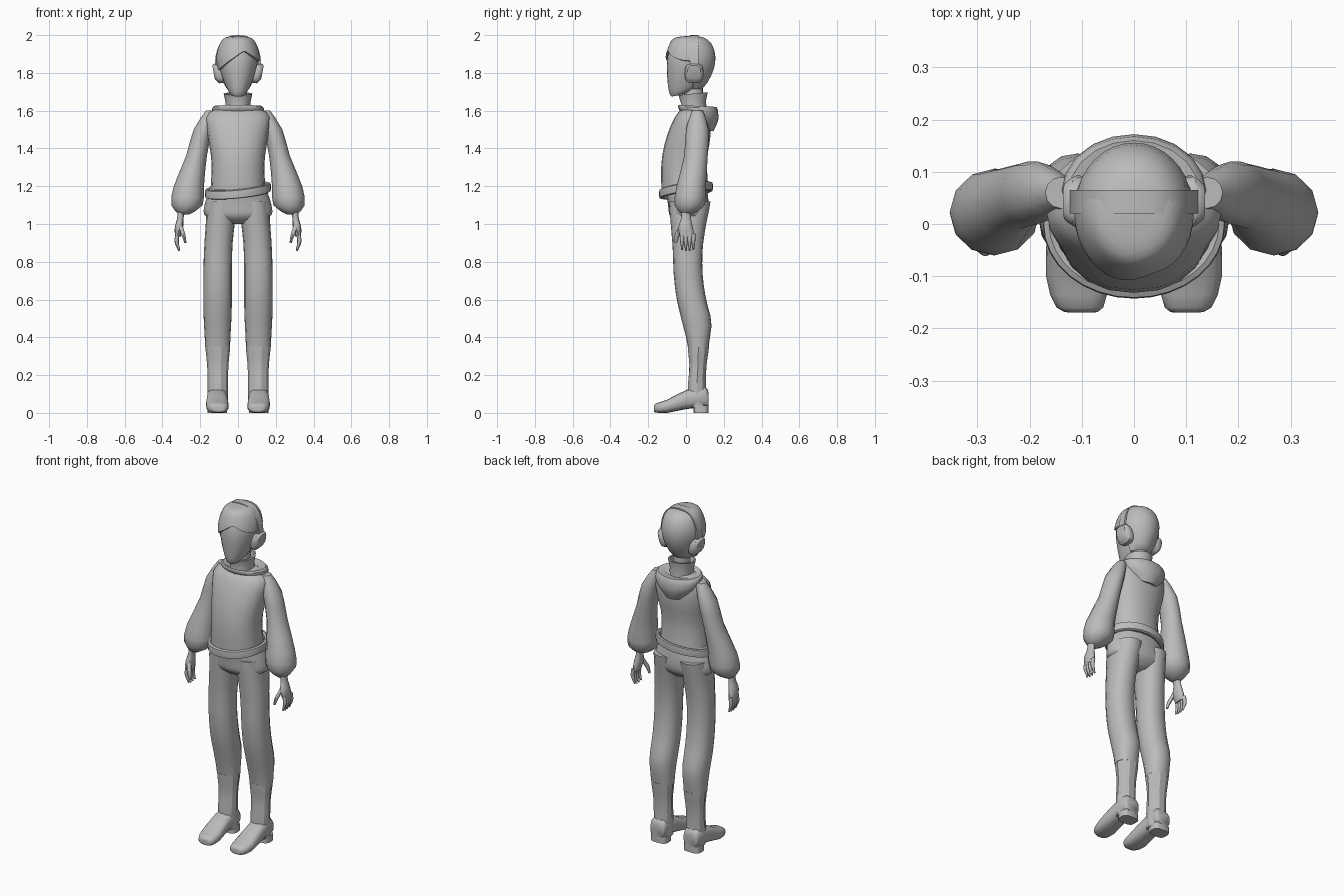
import bpy, bmesh
from math import sin, cos, pi, radians, copysign

default_cube = bpy.data.objects.get("Cube")
if default_cube:
    bpy.data.objects.remove(default_cube)

GREY = (0.5, 0.5, 0.5, 1)
material = bpy.data.materials.new("plain_grey")
material.use_nodes = True
material.diffuse_color = GREY
material.node_tree.nodes["Principled BSDF"].inputs["Base Color"].default_value = GREY


def skin(name, rings, mirror=False, closed=False, angle=50):
    """Bridge a list of point rings into one smooth-shaded object."""
    bm = bmesh.new()
    loops = [[bm.verts.new(point) for point in ring] for ring in rings]
    pairs = list(zip(loops, loops[1:]))
    if closed:
        pairs.append((loops[-1], loops[0]))
    else:
        bm.faces.new(loops[0])
        bm.faces.new(loops[-1])
    for lower, upper in pairs:
        for i in range(len(lower)):
            bm.faces.new((lower[i - 1], lower[i], upper[i], upper[i - 1]))
    bmesh.ops.recalc_face_normals(bm, faces=bm.faces)
    mesh = bpy.data.meshes.new(name)
    bm.to_mesh(mesh)
    bm.free()
    mesh.materials.append(material)
    part = bpy.data.objects.new(name, mesh)
    bpy.context.collection.objects.link(part)
    bpy.ops.object.select_all(action='DESELECT')
    part.select_set(True)
    bpy.context.view_layer.objects.active = part
    bpy.ops.object.shade_smooth_by_angle(angle=radians(angle))
    if mirror:
        part.modifiers.new("Mirror", 'MIRROR')


def blend(values, t):
    """Smooth curve through evenly spaced values; a lone number is constant."""
    if not isinstance(values, tuple):
        return values
    last = len(values) - 1
    i = min(int(t * last), last - 1)
    f = t * last - i
    before, start, end, after = (values[max(0, min(last, i + k))] for k in (-1, 0, 1, 2))
    if last == 1:
        return start + (end - start) * f
    lean, bend = end - before, after - start
    return (start + f * lean / 2 + f * f * (3 * (end - start) - lean - bend / 2)
            + f ** 3 * (2 * (start - end) + lean / 2 + bend / 2))


def power(value, exponent):
    return copysign(abs(value) ** exponent, value)


def oval(sides, exponent=1):
    """Unit oval; an exponent below one makes it squarer."""
    angles = [2 * pi * i / sides for i in range(sides)]
    return [(power(cos(a), exponent), power(sin(a), exponent)) for a in angles]


def loft(name, at, wide, near, far, x=0, slope=0, along="z", steps=10,
         sides=16, square=1, pleat=0, **options):
    """Ovals swept along an axis, from centre x, half width and near and far limits."""
    rings = []
    for step in range(steps + 1):
        t = step / steps
        centre, width, low, high, level, lean = (
            blend(channel, t) for channel in (x, wide, near, far, at, slope))
        ring = []
        for i, (c, s) in enumerate(oval(sides, square)):
            fold = 1 - pleat * (i % 2)
            offset = (high - low) / 2 * s * fold
            u, v, w = centre + width * c * fold, (low + high) / 2 + offset, level + lean * offset
            ring.append({"x": (w, u, v), "y": (u, w, v), "z": (u, v, w)}[along])
        rings.append(ring)
    skin(name, rings, **options)


# Head, from chin to crown
HEAD = dict(at=(1.68, 1.71, 1.79, 1.87, 1.94, 1.98, 1.99),
            wide=(.03, .055, .088, .104, .09, .06, .01),
            near=(-.075, -.09, -.1, -.1, -.08, -.05, .02),
            far=(-.02, .07, .125, .145, .13, .09, .04))
loft("head", **HEAD, slope=(.2, 0, 0), steps=18, sides=24)


def hair_point(c, s, t, grow):
    """Point on the head surface, pushed outward."""
    width, front, back, height = (blend(HEAD[key], t) for key in ("wide", "near", "far", "at"))
    return (c * (width + grow), (front + back) / 2 + s * ((back - front) / 2 + grow), height + grow * t / 2)


def hair_edge(c, s):
    """Side-parted fringe in front, nape behind."""
    fringe = .6 - .17 * abs(c - .3)
    return fringe + (.18 - fringe) * min(1, max(0, s * 2))


# Hair shell with a rim turned in under its edge
rows = 12
hair = [[hair_point(c, s, 1 + (hair_edge(c, s) - 1) * row / rows, .011) for c, s in oval(36)]
        for row in range(rows + 1)]
hair.append([hair_point(c, s, hair_edge(c, s), -.006) for c, s in oval(36)])
skin("hair", hair)

# Headphones
band = []
for c, s in oval(36, .75)[:19]:
    band.append([(.124 * c * size, y, 1.8 + .2 * s * size)
                 for size, y in ((1, .02), (1, .065), (.92, .065), (.92, .02))])
skin("headphone_band", band, angle=30)
loft("ear_cup", along="x", at=(.08, .11, .13), x=.043, wide=(.046, .05, .035),
     near=(1.75, 1.745, 1.77), far=(1.84, 1.85, 1.84), slope=.18,
     steps=4, square=.65, mirror=True, angle=40)

# Neck, collar and hood
loft("neck", at=(1.58, 1.74), wide=.047, near=-.01, far=.09, steps=2)
loft("collar", at=(1.58, 1.64, 1.69, 1.69, 1.65), wide=(.07, .065, .076, .065, .055),
     near=(-.04, -.025, -.04, -.03, -.015), far=(.115, .105, .115, .105, .095),
     slope=.1, steps=4, angle=35)
loft("hood", at=(1.61, 1.625, 1.6, 1.56, 1.5), wide=(.07, .125, .138, .12, .06),
     near=(-.03, -.04, -.04, -.01, .05), far=(.115, .16, .17, .17, .145),
     slope=(0, -.2), steps=8, sides=20, angle=40)

# Sweater body and puffed sleeves
loft("sweater", at=(1.62, 1.58, 1.47, 1.33, 1.18), wide=(.08, .165, .16, .14, .145),
     near=(0, -.05, -.1, -.13, -.13), far=(.1, .12, .13, .11, .12), sides=20, square=.9)
loft("sleeve", at=(1.6, 1.5, 1.36, 1.2, 1.1, 1.05), x=(.14, .185, .22, .26, .27, .285),
     wide=(.03, .05, .055, .08, .083, .025), near=(.03, 0, -.01, -.05, -.06, -.02),
     far=(.09, .12, .115, .105, .1, .03), sides=12, mirror=True)

# Slanted belt ring
belt = []
for c, s in oval(32):
    ring = []
    for outward, upward in oval(8, .5):
        x, y = c * (.163 + .012 * outward), s * (.131 + .012 * outward)
        ring.append((x, y, 1.178 + .1 * x + .14 * y + .024 * upward))
    belt.append(ring)
skin("belt", belt, closed=True, angle=40)

# Trousers
loft("pelvis", at=(1.2, 1.1, 1.04, 1), wide=(.145, .177, .17, .06),
     near=(-.11, -.095, -.085, -.04), far=(.11, .12, .11, .07), sides=20, square=.9)
loft("trouser_leg", at=(1.12, .35), x=(.085, .105, .108, .108), wide=(.08, .075, .075, .075, .066),
     near=(-.09, -.08, -.07, -.065, -.05, -.02, .01), far=(.13, .105, .088, .088, .105, .135, .12),
     steps=14, square=.9, mirror=True)

# Boots: pleated shaft, foot swept from toe to heel, heel block
loft("boot_shaft", at=(.355, .03), x=.107, wide=(.066, .056, .055, .053),
     near=(.007, .016, .008, .005), far=(.124, .11, .108, .117),
     sides=20, pleat=.035, mirror=True, angle=25)
loft("foot", along="y", at=(-.17, -.16, -.1, 0, .1, .12), x=(.1, .11, .109),
     wide=(.02, .045, .06, .055, .05, .04), near=(.01, .002, 0, .02, .03, .03),
     far=(.035, .05, .07, .12, .14, .1), square=.75, mirror=True)
loft("boot_heel", at=(0, .04), x=.109, wide=.052, near=.04, far=.12,
     steps=1, square=.6, mirror=True, angle=35)

# Hands with fingers and thumb
loft("palm", at=(1.07, 1.03, .98, .93), x=(.298, .32), wide=(.02, .017, .022, .014),
     near=(-.025, -.026, -.04, -.03), far=(.025, .026, .036, .046), sides=12, mirror=True)
for i, finger in enumerate(("index_finger", "middle_finger", "ring_finger", "little_finger")):
    y = .02 * i - .021
    loft(finger, at=(.95, .854 + .005 * abs(i - 1.5)), x=(.32, .325, .311), wide=(.011, .011, .005),
         near=(y - .011, y - .01, y - .004), far=(y + .011, y + .01, y + .004),
         steps=5, sides=8, mirror=True)
loft("thumb", at=(.99, .9), x=(.305, .29, .279), wide=(.013, .011, .006),
     near=(-.036, -.06, -.06), far=(-.01, -.03, -.047), steps=5, sides=8, mirror=True)
